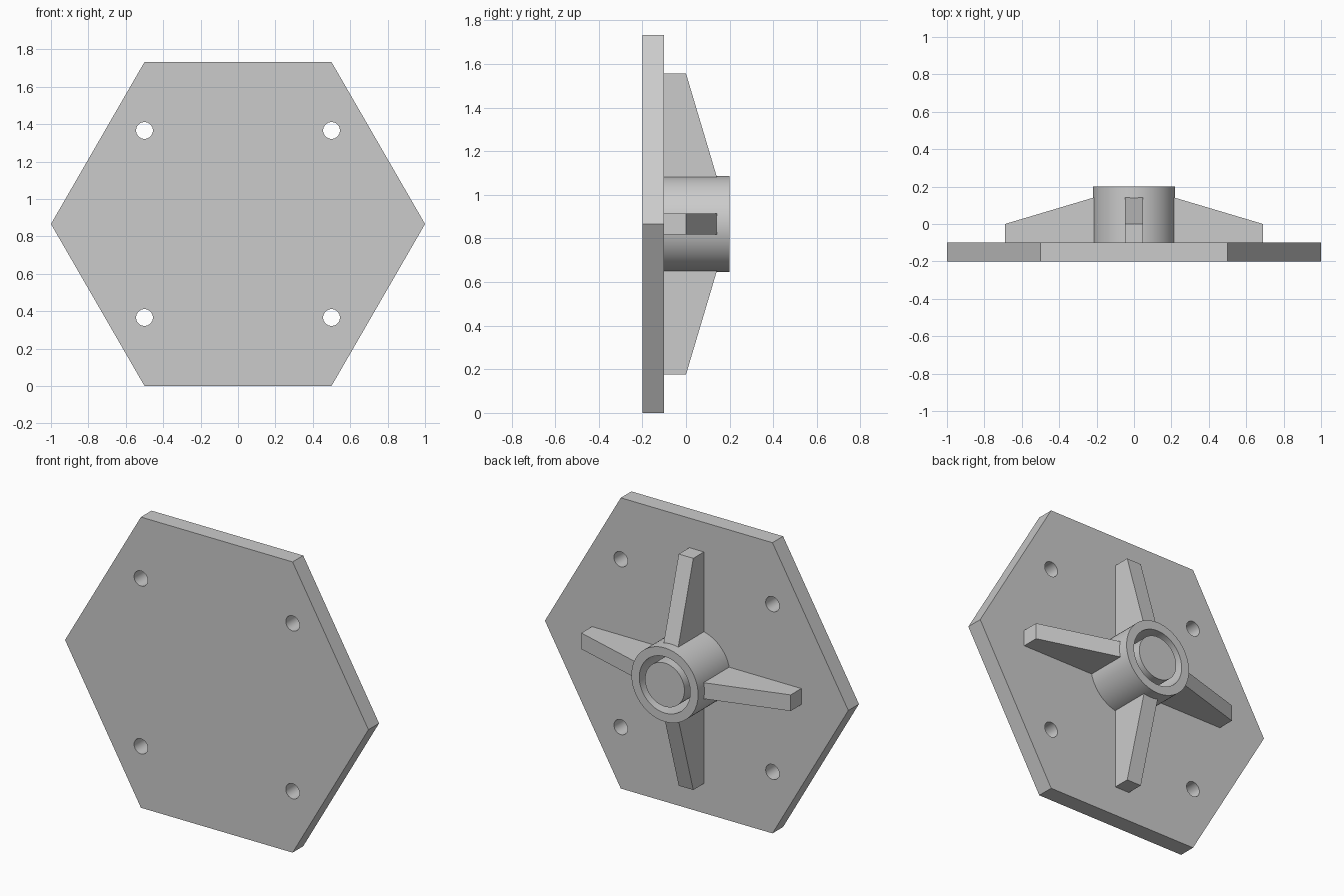
import bpy
import bmesh
from math import cos, sin, pi, radians
from mathutils import Matrix, Vector

cube = bpy.data.objects.get("Cube")
if cube:
    bpy.data.objects.remove(cube, do_unlink=True)

CENTRE_Z = 0.866
PLATE_FRONT, PLATE_BACK, HUB_END = -0.2, -0.1, 0.2

grey = bpy.data.materials.new("plain_grey")
grey.use_nodes = True
colour = (0.6, 0.6, 0.6, 1)
grey.diffuse_color = colour
grey.node_tree.nodes["Principled BSDF"].inputs["Base Color"].default_value = colour


def circle(radius, sides, x=0, z=0):
    return [(x + radius * cos(2 * pi * i / sides), z + radius * sin(2 * pi * i / sides))
            for i in range(sides)]


def prism(name, outline, y0, y1, turn=None):
    """Extrude an outline in the x-z plane from y0 to y1, about the plate centre."""
    bm = bmesh.new()
    face = bm.faces.new([bm.verts.new((x, y0, z)) for x, z in outline])
    extruded = bmesh.ops.extrude_face_region(bm, geom=[face])["geom"]
    moved = [v for v in extruded if isinstance(v, bmesh.types.BMVert)]
    bmesh.ops.translate(bm, verts=moved, vec=(0, y1 - y0, 0))
    if turn:
        bmesh.ops.transform(bm, matrix=turn, verts=bm.verts)
    bmesh.ops.translate(bm, verts=bm.verts, vec=(0, 0, CENTRE_Z))
    bmesh.ops.recalc_face_normals(bm, faces=bm.faces)
    mesh = bpy.data.meshes.new(name)
    bm.to_mesh(mesh)
    bm.free()
    mesh.materials.append(grey)
    obj = bpy.data.objects.new(name, mesh)
    bpy.context.collection.objects.link(obj)
    return obj


def activate(obj):
    bpy.ops.object.select_all(action="DESELECT")
    obj.select_set(True)
    bpy.context.view_layer.objects.active = obj


def cut(obj, cutter):
    cutter.hide_render = True
    mod = obj.modifiers.new("cut", "BOOLEAN")
    mod.operation = "DIFFERENCE"
    mod.solver = "EXACT"
    mod.object = cutter
    activate(obj)
    bpy.ops.object.modifier_apply(modifier=mod.name)
    bpy.data.objects.remove(cutter, do_unlink=True)


def smooth(obj):
    activate(obj)
    bpy.ops.object.shade_smooth_by_angle(angle=radians(30))


# Hexagonal plate with four bolt holes
plate = prism("hexagonal_plate", circle(1, 6), PLATE_FRONT, PLATE_BACK)
for x in (-0.5, 0.5):
    for z in (-0.5, 0.5):
        cut(plate, prism("bolt_hole_cutter", circle(0.045, 32, x, z), -0.3, 0))
smooth(plate)

# Hollow hub with a pin flush with its rim
hub = prism("hub_tube", circle(0.22, 64), PLATE_BACK, HUB_END)
cut(hub, prism("hub_bore_cutter", circle(0.168, 64), -0.15, 0.3))
smooth(hub)
smooth(prism("hub_pin", circle(0.13, 64), PLATE_BACK, HUB_END))

# Four tapered ribs: the profile is laid out in x-z, then tipped so its height runs along y
rib_profile = [(0.2, -0.1), (0.69, -0.1), (0.69, 0), (0.2, 0.146)]
tip = Matrix.Rotation(radians(-90), 4, "X")
for i, side in enumerate(("left", "upper", "right", "lower")):
    spin = Matrix.Rotation(i * -pi / 2, 4, "Y")
    prism(side + "_rib", rib_profile, -0.048, 0.048, spin @ tip)
